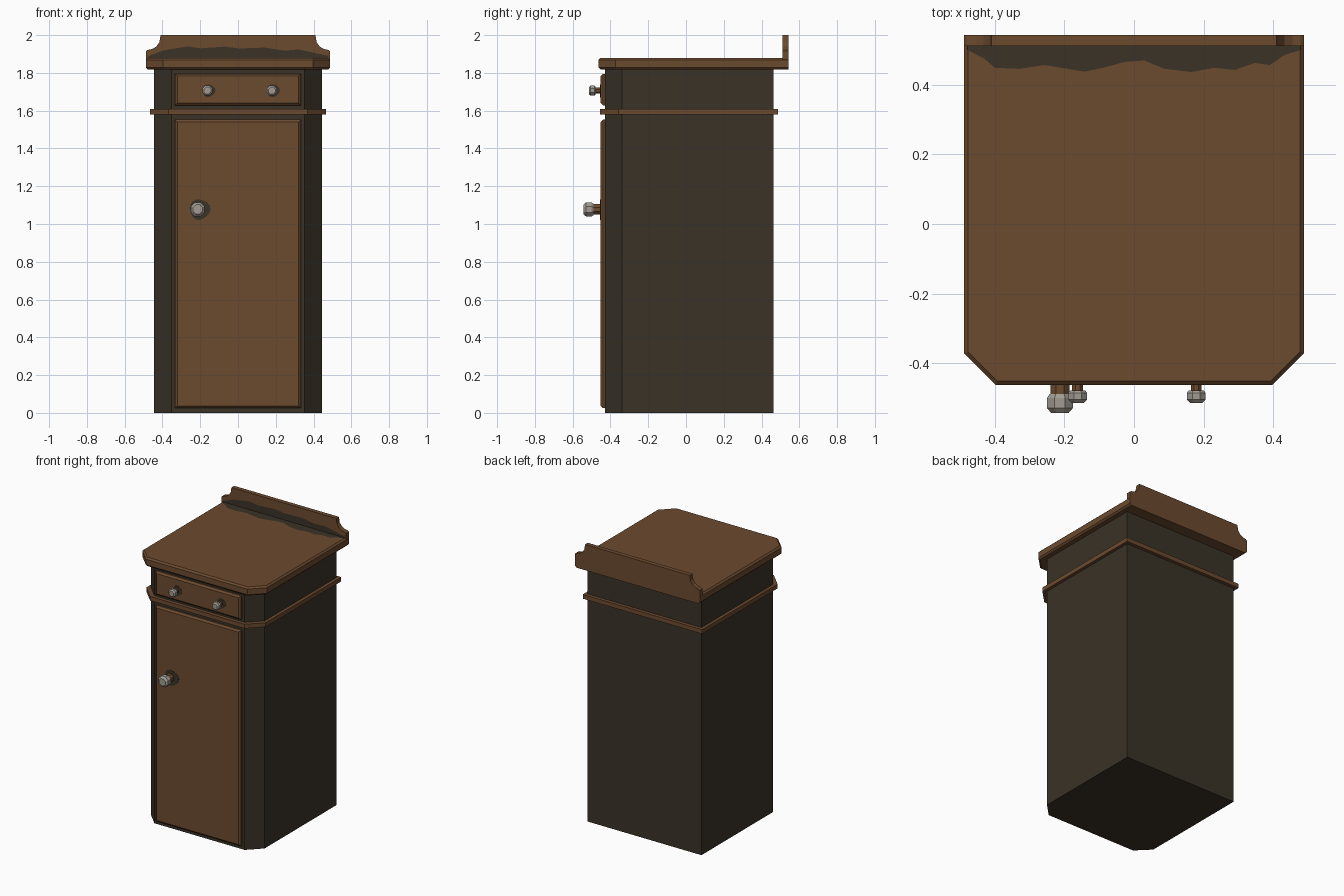
import bpy, bmesh, math
from mathutils import Vector

if "Cube" in bpy.data.objects:
    bpy.data.objects.remove(bpy.data.objects["Cube"])


def material(name, rgb):
    m = bpy.data.materials.new(name)
    m.diffuse_color = (*rgb, 1)
    m.use_nodes = True
    m.node_tree.nodes["Principled BSDF"].inputs["Base Color"].default_value = m.diffuse_color
    return m


WOOD = material("warm brown wood", (0.150, 0.069, 0.028))
DARK = material("dark brown wood", (0.042, 0.032, 0.020))
METAL = material("grey metal", (0.36, 0.33, 0.29))


def finish(bm, name, mat):
    bmesh.ops.recalc_face_normals(bm, faces=bm.faces[:])
    me = bpy.data.meshes.new(name)
    bm.to_mesh(me)
    bm.free()
    me.materials.append(mat)
    ob = bpy.data.objects.new(name, me)
    bpy.context.collection.objects.link(ob)
    return ob


def prism(name, pts, vec, mat, bevel=0, pick=None):
    """Extrude a closed outline along vec, bevelling the edges chosen by pick."""
    bm = bmesh.new()
    f = bm.faces.new([bm.verts.new(p) for p in pts])
    new = bmesh.ops.extrude_face_region(bm, geom=[f])["geom"]
    bmesh.ops.translate(bm, vec=vec,
                        verts=[v for v in new if isinstance(v, bmesh.types.BMVert)])
    bmesh.ops.recalc_face_normals(bm, faces=bm.faces[:])
    if bevel:
        edges = [e for e in bm.edges if pick(*(v.co for v in e.verts))]
        bmesh.ops.bevel(bm, geom=edges, offset=bevel, segments=1,
                        affect='EDGES', clamp_overlap=True)
    return finish(bm, name, mat)


def chamfered(name, w, y0, y1, c, z0, z1, mat, bevel=0):
    """Horizontal slab whose two front corners are cut off."""
    pts = [(-w, y1, z0), (-w, y0 + c, z0), (-w + c, y0, z0),
           (w - c, y0, z0), (w, y0 + c, z0), (w, y1, z0)]
    rim = lambda a, b: abs(a.z - b.z) < 1e-4 and min(a.y, b.y) < y1 - 1e-4
    return prism(name, pts, (0, 0, z1 - z0), mat, bevel, rim)


# Carcass, moulding and top
chamfered("cabinet_body", 0.445, -0.43, 0.463, 0.092, 0, 1.825, DARK)
chamfered("moulding_band", 0.467, -0.455, 0.487, 0.098, 1.58, 1.61, WOOD)
chamfered("top_slab", 0.488, -0.463, 0.543, 0.091, 1.818, 1.88, WOOD, 0.011)

# Door and drawer front with bevelled front rims
for name, z0, z1 in (("door", 0.025, 1.552), ("drawer_front", 1.628, 1.795)):
    w = 0.333
    prism(name, [(-w, -0.42, z0), (w, -0.42, z0), (w, -0.42, z1), (-w, -0.42, z1)],
          (0, -0.032, 0), WOOD, 0.012, lambda a, b: max(a.y, b.y) < -0.44)

# Back board with scooped shoulders
side = [(0.488, 1.87), (0.488, 1.915), (0.478, 1.922), (0.455, 1.926),
        (0.432, 1.94), (0.416, 1.963), (0.41, 2.0)]
outline = side + [(-x, z) for x, z in reversed(side)]
prism("back_board", [(x, 0.512, z) for x, z in outline], (0, 0.031, 0), WOOD)


# Wavy dark stain where the top meets the back board
def stain(name, edge, base, to3d):
    bm = bmesh.new()
    cols = [(bm.verts.new(to3d(x, base)), bm.verts.new(to3d(x, h))) for x, h in edge]
    for (a, b), (c, d) in zip(cols, cols[1:]):
        bm.faces.new((a, c, d, b))
    normal = Vector(to3d(0, 0)) - Vector(to3d(0, 0, 0))
    bmesh.ops.solidify(bm, geom=bm.faces[:], thickness=0.0015)
    return finish(bm, name, DARK)


top_edge = [(-0.478, 0.50), (-0.43, 0.475), (-0.40, 0.449), (-0.33, 0.446),
            (-0.257, 0.457), (-0.142, 0.438), (-0.085, 0.45), (-0.027, 0.466),
            (0.03, 0.47), (0.088, 0.446), (0.165, 0.437), (0.23, 0.449),
            (0.29, 0.443), (0.347, 0.463), (0.39, 0.457), (0.433, 0.486), (0.478, 0.50)]
board_edge = [(-0.48, 1.886), (-0.40, 1.918), (-0.267, 1.940), (-0.2, 1.93),
              (-0.07, 1.939), (0.01, 1.929), (0.14, 1.934), (0.246, 1.918),
              (0.32, 1.924), (0.40, 1.907), (0.48, 1.89)]


def on_top(x, y, lift=0.002):
    return (x, y, 1.88 + lift)


def on_board(x, z, lift=0.002):
    return (x, 0.512 - lift, z)


stain("top_stain", top_edge, 0.512, on_top)
stain("board_stain", board_edge, 1.88, on_board)


# Eight-sided knobs: rings of (y, radius) turned around the y axis
def turned(name, x, z, rings, mat):
    bm = bmesh.new()
    loops = []
    for y, r in rings:
        angles = [math.tau * (i + 0.5) / 8 for i in range(8)]
        loops.append([bm.verts.new((x + r * math.cos(a), y, z + r * math.sin(a)))
                      for a in angles])
    for p, q in zip(loops, loops[1:]):
        for i in range(8):
            j = (i + 1) % 8
            bm.faces.new((p[i], p[j], q[j], q[i]))
    bm.faces.new(loops[0])
    bm.faces.new(loops[-1])
    return finish(bm, name, mat)


def knob(name, x, z, y_neck, y_tip, r, r_stem, patch):
    d = y_tip - y_neck
    turned(name + "_stem", x, z, [(-0.44, r_stem), (y_neck - 0.005, r_stem)], WOOD)
    turned(name + "_head", x, z, [(y_neck, r * 0.8), (y_neck + d * 0.2, r),
                                  (y_neck + d * 0.75, r), (y_tip, r * 0.68)], METAL)
    # Worn dark patch behind the knob
    pts = []
    for i in range(16):
        a = math.tau * i / 16
        rr = patch * (1 + 0.06 * math.sin(3 * a + 1))
        pts.append((x + 0.2 * patch + rr * math.cos(a), -0.451, z + rr * math.sin(a)))
    prism(name + "_patch", pts, (0, -0.003, 0), DARK)


knob("door_knob", -0.213, 1.077, -0.489, -0.543, 0.040, 0.030, 0.054)
knob("left_drawer_knob", -0.162, 1.706, -0.478, -0.514, 0.029, 0.017, 0.034)
knob("right_drawer_knob", 0.179, 1.706, -0.478, -0.514, 0.029, 0.017, 0.034)
